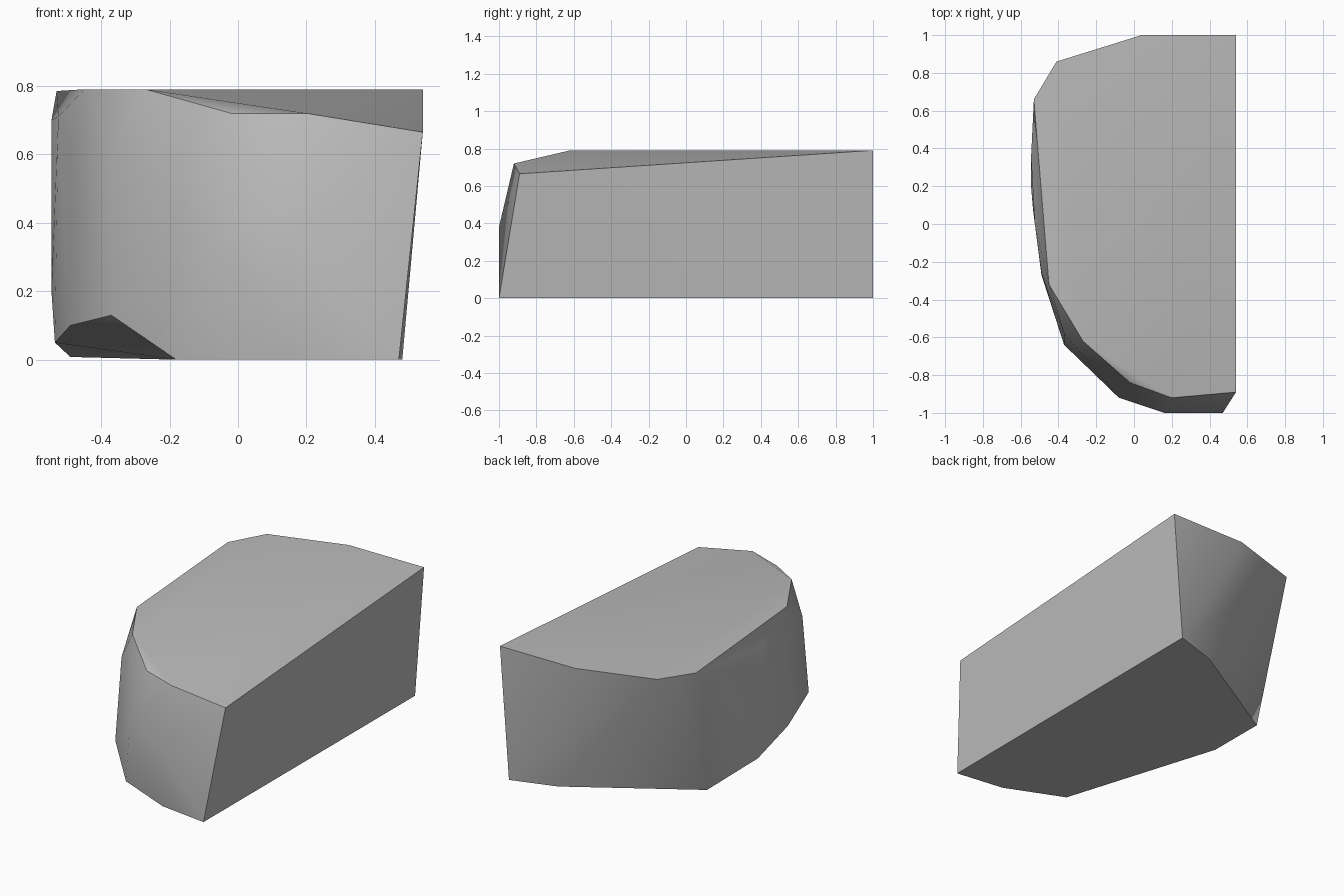
import bpy, bmesh, math

cube = bpy.data.objects.get("Cube")
if cube:
    bpy.data.objects.remove(cube, do_unlink=True)

# Plain grey stone
stone = bpy.data.materials.new("stone_grey")
stone.use_nodes = True
colour = (0.5, 0.5, 0.5, 1)
stone.diffuse_color = colour
stone.node_tree.nodes["Principled BSDF"].inputs["Base Color"].default_value = colour

# Rim of the top, clockwise from the back corner
top_rim = [(.54, 1, .79), (.04, 1, .79), (-.41, .86, .79), (-.53, .66, .785),
           (-.45, -.32, .79), (-.27, -.62, .79), (-.02, -.84, .72),
           (.2, -.92, .72), (.54, -.89, .665)]
# Bulging corners between top and base
bulge = [(-.545, .35, .7), (-.525, 0, .71), (-.545, .2, .2), (-.49, -.26, .6),
         (-.37, -.58, .61), (-.08, -.92, .385), (.16, -1, .38),
         (-.37, -.64, .13), (-.49, -.27, .1)]
# Rim of the base
base_rim = [(.48, 1, 0), (.21, .915, 0), (-.49, .5, .008), (-.535, .08, .05),
            (-.18, -.81, 0), (.17, -.96, 0), (.47, -1, 0)]

# Faceted boulder: the skin stretched around its corners
bm = bmesh.new()
for corner in top_rim + bulge + base_rim:
    bm.verts.new(corner)
hull = bmesh.ops.convex_hull(bm, input=bm.verts)
loose = [v for v in bm.verts if not v.link_faces]
bmesh.ops.delete(bm, geom=loose, context='VERTS')
bmesh.ops.dissolve_limit(bm, angle_limit=math.radians(0.5),
                         verts=bm.verts, edges=bm.edges)
bmesh.ops.recalc_face_normals(bm, faces=bm.faces)

mesh = bpy.data.meshes.new("boulder")
bm.to_mesh(mesh)
bm.free()
mesh.materials.append(stone)
boulder = bpy.data.objects.new("boulder", mesh)
bpy.context.collection.objects.link(boulder)

# Soft facets with crisp cut edges
bpy.ops.object.select_all(action='DESELECT')
boulder.select_set(True)
bpy.context.view_layer.objects.active = boulder
bpy.ops.object.shade_smooth_by_angle(angle=math.radians(30))
